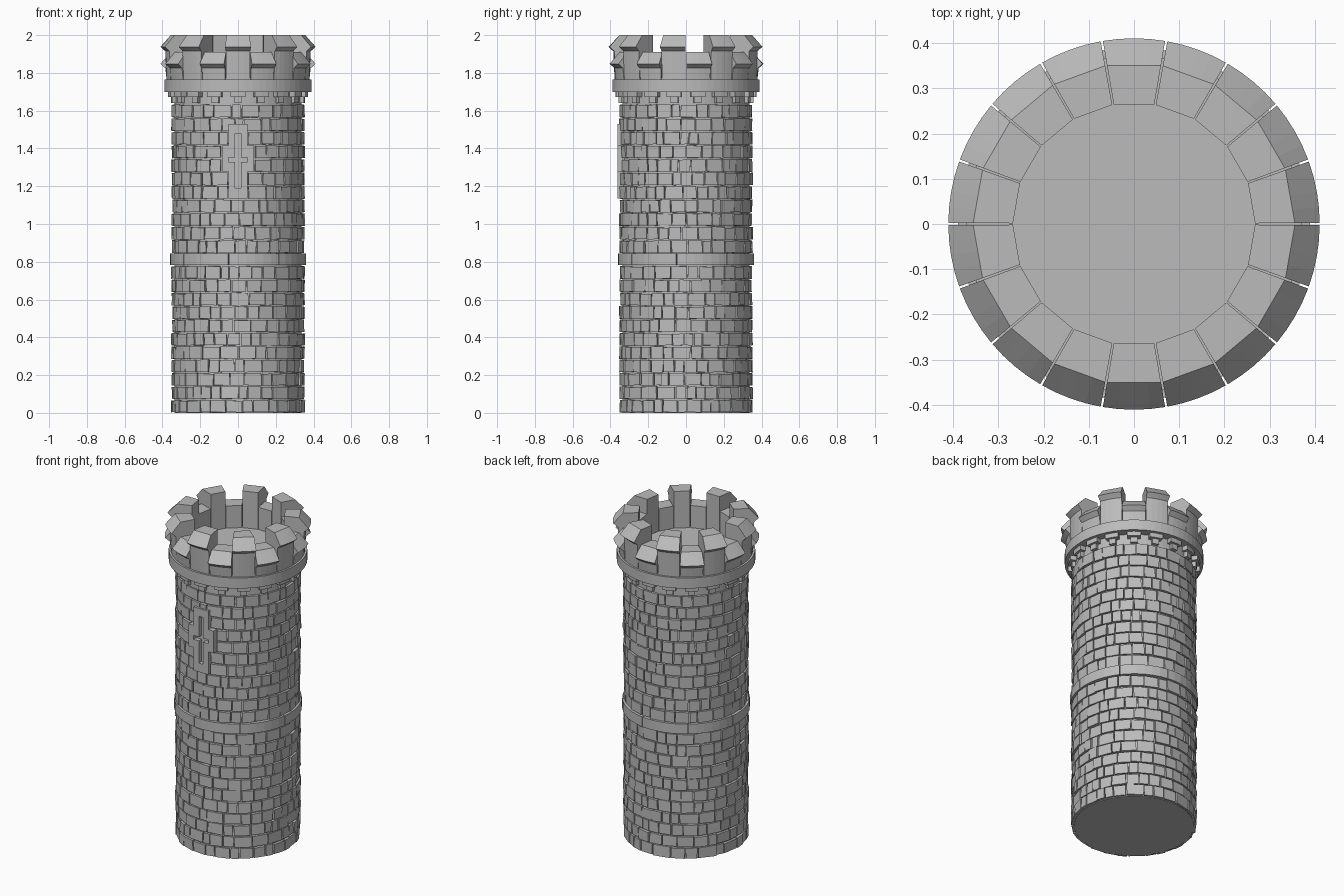
import bpy
import bmesh
import random
from math import sin, cos, radians, pi, tau
from mathutils import Vector

random.seed(7)
if "Cube" in bpy.data.objects:
    bpy.data.objects.remove(bpy.data.objects["Cube"], do_unlink=True)

stone = bpy.data.materials.new("grey stone")
stone.use_nodes = True
GREY = (0.5, 0.5, 0.5, 1)
stone.diffuse_color = GREY
stone.node_tree.nodes["Principled BSDF"].inputs["Base Color"].default_value = GREY


def finish(name, bm):
    bmesh.ops.recalc_face_normals(bm, faces=bm.faces)
    mesh = bpy.data.meshes.new(name)
    bm.to_mesh(mesh)
    bm.free()
    mesh.materials.append(stone)
    obj = bpy.data.objects.new(name, mesh)
    bpy.context.collection.objects.link(obj)
    return obj


def arc_block(bm, profile, a0, a1, steps=1, chord_below=0, jitter=0):
    """Sweep an (r, z) profile from angle a0 to a1; angle 0 is the front."""
    mid, half = (a0 + a1) / 2, (a1 - a0) / 2
    rings = []
    for i in range(steps + 1):
        a = a0 + (a1 - a0) * i / steps
        ring = []
        for r, z in profile:
            if r < chord_below:      # straight inner edges
                r *= cos(half) / cos(a - mid)
            p = Vector((r * sin(a), -r * cos(a), z))
            p += Vector([random.uniform(-jitter, jitter) for _ in range(3)])
            ring.append(bm.verts.new(p))
        rings.append(ring)
    n = len(profile)
    for r0, r1 in zip(rings, rings[1:]):
        for k in range(n):
            bm.faces.new((r0[k], r0[(k + 1) % n], r1[(k + 1) % n], r1[k]))
    bm.faces.new(rings[0])
    bm.faces.new(rings[-1])


def box_profile(r0, r1, z0, z1):
    return [(r0, z0), (r1, z0), (r1, z1), (r0, z1)]


def disc(name, radius, z0, z1, sides=64):
    bm = bmesh.new()
    bmesh.ops.create_cone(bm, cap_ends=True, segments=sides, radius1=radius,
                          radius2=radius, depth=z1 - z0)
    bmesh.ops.translate(bm, verts=bm.verts, vec=(0, 0, (z0 + z1) / 2))
    return finish(name, bm)


# Solid core and the ledge carrying the parapet (also the roof floor)
CORE = 0.337
disc("tower_core", CORE, 0, 1.72)
disc("parapet_ledge", 0.39, 1.70, 1.765)
disc("roof_floor", 0.372, 1.765, 1.772)


# Courses of irregular bricks
def brick_row(bm, z0, z1, opening):
    start, end = opening, tau - opening
    if not opening:
        start = random.uniform(0, 0.2)
        end = start + tau
    widths = [random.uniform(0.6, 1.4) for _ in range(30)]
    scale = (end - start) / sum(widths)
    a = start
    for w in widths:
        b = a + w * scale
        outer = random.uniform(0.347, 0.355)
        top = z1 - random.uniform(0.003, 0.008)
        arc_block(bm, box_profile(CORE - 0.01, outer, z0 + 0.002, top),
                  a + 0.008, b - 0.008, jitter=0.002)
        a = b


ROWS = 11
for name, low, high in (("lower_bricks", 0.002, 0.78), ("upper_bricks", 0.845, 1.635)):
    bm = bmesh.new()
    step = (high - low) / ROWS
    for row in range(ROWS):
        opening = 0
        if name == "upper_bricks" and 4 <= row <= 8:
            opening = 0.26 if row in (6, 7) else 0.155
        brick_row(bm, low + row * step, low + (row + 1) * step, opening)
    finish(name, bm)

# String course of long curved stones
bm = bmesh.new()
for i in range(8):
    a = tau * i / 8 - 0.14
    arc_block(bm, box_profile(CORE - 0.01, 0.359, 0.782, 0.843),
              a + 0.005, a + tau / 8 - 0.005, steps=6)
finish("string_course", bm)

# Stepped corbels and parapet blocks, one of each per segment
SEGMENTS = 18
corbels, merlons, crenels = bmesh.new(), bmesh.new(), bmesh.new()
for i in range(SEGMENTS):
    a = tau * i / SEGMENTS
    arc_block(corbels, box_profile(0.32, 0.372, 1.672, 1.702), a - 0.105, a + 0.105, 2)
    arc_block(corbels, box_profile(0.32, 0.358, 1.64, 1.674), a - 0.055, a + 0.055)
    top = 1.91 if i % 2 else 2.0
    profile = [(0.268, 1.765), (0.378, 1.765), (0.385, top - 0.085),
               (0.411, top - 0.062), (0.356, top), (0.268, top)]
    half = pi / SEGMENTS - 0.006
    arc_block(crenels if i % 2 else merlons, profile, a - half, a + half,
              steps=4, chord_below=0.36)
finish("corbels", corbels)
finish("merlons", merlons)
finish("crenel_blocks", crenels)


# Cross-shaped arrow slit in a raised stone surround
def add_box(bm, x, z0, z1, y0, y1):
    made = bmesh.ops.create_cube(bm, size=1)["verts"]
    bmesh.ops.scale(bm, verts=made, vec=(2 * x, y1 - y0, z1 - z0))
    bmesh.ops.translate(bm, verts=made, vec=(0, (y0 + y1) / 2, (z0 + z1) / 2))


def slit_cutter(name, shapes):
    bm = bmesh.new()
    shapes(bm)
    obj = finish(name, bm)
    obj.hide_render = True
    return obj


def add_eye(bm, x):
    made = bmesh.ops.create_cone(bm, cap_ends=True, segments=16, radius1=0.028,
                                 radius2=0.028, depth=0.06)["verts"]
    for v in made:
        v.co = Vector((v.co.x + x, v.co.z - 0.37, v.co.y + 1.34))


bm = bmesh.new()
bars = ((0.05, 0.14), (0.085, 0.145))
cross = [(0.05, 1.135), (0.05, 1.277), (0.085, 1.277), (0.085, 1.415),
         (0.05, 1.415), (0.05, 1.53)]
outline = cross + [(-x, z) for x, z in reversed(cross)]
front = bm.faces.new([bm.verts.new((x, -0.363, z)) for x, z in outline])
side = bmesh.ops.extrude_face_region(bm, geom=[front])["geom"]
bmesh.ops.translate(bm, vec=(0, 0.045, 0),
                    verts=[v for v in side if isinstance(v, bmesh.types.BMVert)])
surround = finish("arrow_slit_surround", bm)

cutters = [
    slit_cutter("upright_cutter", lambda b: add_box(b, 0.015, 1.19, 1.48, -0.4, -0.3)),
    slit_cutter("arm_cutter", lambda b: add_box(b, 0.05, 1.328, 1.352, -0.4, -0.302)),
    slit_cutter("left_eye_cutter", lambda b: add_eye(b, 0.05)),
    slit_cutter("right_eye_cutter", lambda b: add_eye(b, -0.05)),
]
bpy.context.view_layer.objects.active = surround
for cutter in cutters:
    mod = surround.modifiers.new(cutter.name, "BOOLEAN")
    mod.operation = "DIFFERENCE"
    mod.solver = "EXACT"
    mod.object = cutter
    bpy.ops.object.modifier_apply(modifier=mod.name)
    bpy.data.objects.remove(cutter, do_unlink=True)
